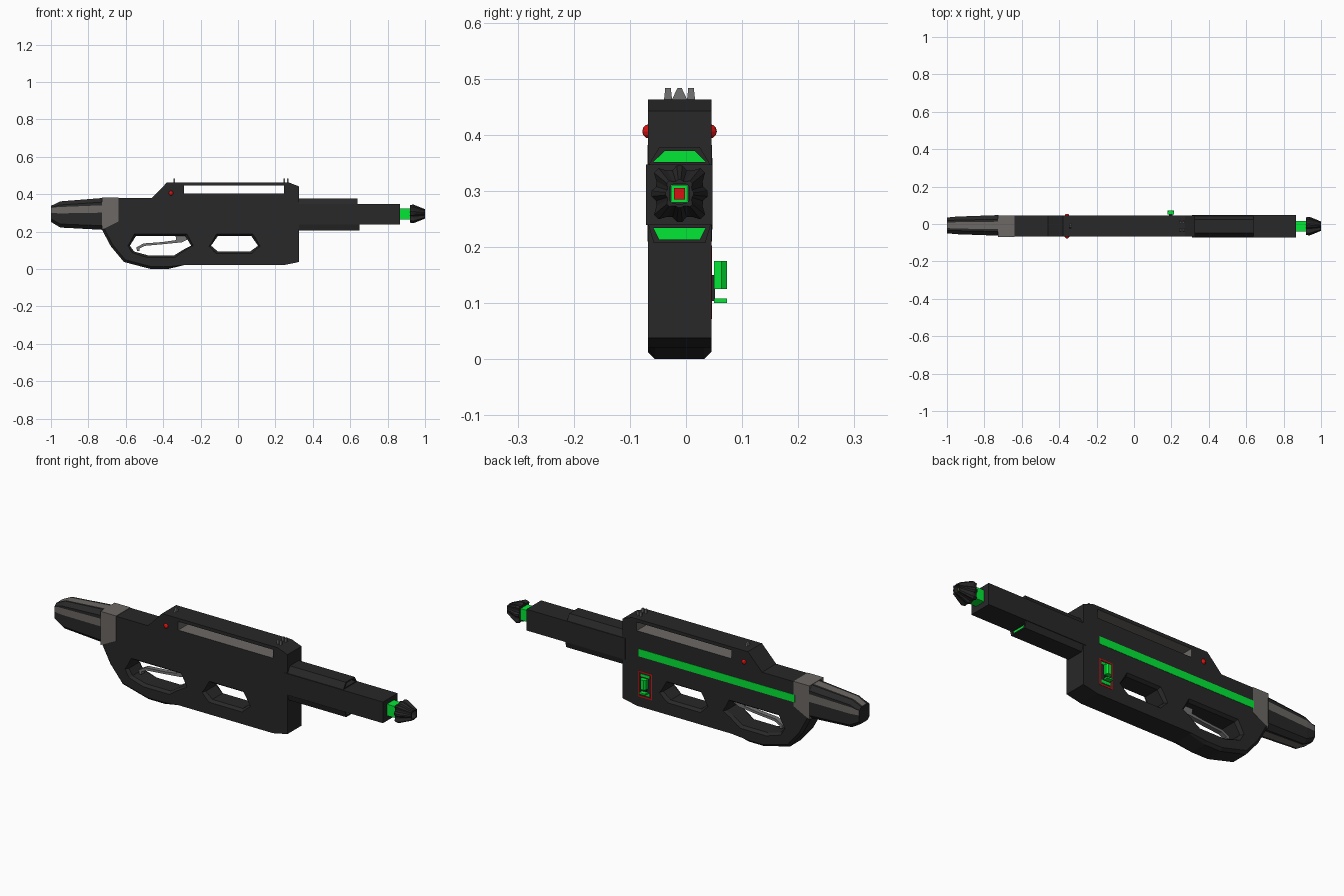
import bpy, bmesh, math
from mathutils import Vector

if "Cube" in bpy.data.objects:
    bpy.data.objects.remove(bpy.data.objects["Cube"])

C, H, AX = -0.0115, 0.0565, 0.295   # body centre y, half width, barrel axis height


def material(name, rgb):
    m = bpy.data.materials.new(name)
    m.diffuse_color = (*rgb, 1)
    m.use_nodes = True
    m.node_tree.nodes["Principled BSDF"].inputs["Base Color"].default_value = m.diffuse_color
    return m


DARK = material("charcoal", (0.021, 0.021, 0.021))
GREY = material("warm grey", (0.15, 0.138, 0.128))
STEEL = material("steel grey", (0.17, 0.17, 0.17))
GREEN = material("bright green", (0.001, 0.8, 0.035))
RED = material("red", (0.7, 0.006, 0.006))


def finish(name, bm, mats):
    bmesh.ops.recalc_face_normals(bm, faces=bm.faces)
    me = bpy.data.meshes.new(name)
    bm.to_mesh(me)
    bm.free()
    for m in mats:
        me.materials.append(m)
    ob = bpy.data.objects.new(name, me)
    bpy.context.collection.objects.link(ob)
    return ob


def loft(name, sections, mats, rule=None, end_mat=0):
    """Bridge equal-length point loops; rule(side) gives a side's material."""
    bm = bmesh.new()
    rings = [[bm.verts.new(p) for p in s] for s in sections]
    n = len(rings[0])
    for a, b in zip(rings, rings[1:]):
        for i in range(n):
            j = (i + 1) % n
            f = bm.faces.new((a[i], a[j], b[j], b[i]))
            f.material_index = rule(i) if rule else 0
    bm.faces.new(rings[0])
    bm.faces.new(rings[-1]).material_index = end_mat
    return finish(name, bm, mats)


def prism(name, pts, mat, y0=C - H, y1=C + H):
    return loft(name, [[(x, y, z) for x, z in pts] for y in (y0, y1)], [mat])


def box(name, x, y, z, mat):
    return prism(name, [(x[0], z[0]), (x[1], z[0]), (x[1], z[1]), (x[0], z[1])], mat, *y)


def hole_cutter(name, pts):
    """Cutter that flares at both side faces to leave a chamfered rim."""
    xs, zs = [p[0] for p in pts], [p[1] for p in pts]
    cx, cz = (min(xs) + max(xs)) / 2, (min(zs) + max(zs)) / 2
    hx, hz = max(xs) - cx, max(zs) - cz

    def ring(y, g):
        return [(cx + (x - cx) * (1 + g / hx), C + y, cz + (z - cz) * (1 + g / hz)) for x, z in pts]
    return loft(name, [ring(-H - .01, .018), ring(-H + .015, 0), ring(H - .015, 0), ring(H + .01, .018)], [DARK])


# --- main body with grip and raised top rail
body = prism("body", [(-.64, .38), (-.64, .256), (-.727, .21), (-.68, .122), (-.61, .038), (-.465, 0),
                      (-.375, 0), (-.29, .021), (.245, .021), (.326, .038), (.326, .442), (.272, .463),
                      (-.38, .463), (-.46, .38)], DARK)
bm = bmesh.new()
bm.from_mesh(body.data)
rim = [e for e in bm.edges if abs(e.verts[0].co.y - e.verts[1].co.y) < 1e-4
       and all(v.co.z < .215 and v.co.x < -.28 for v in e.verts)]
bmesh.ops.bevel(bm, geom=rim, offset=.013, segments=1, affect='EDGES')
bm.to_mesh(body.data)
bm.free()

cutters = [
    hole_cutter("trigger_hole", [(-.578, .125), (-.545, .178), (-.283, .178), (-.25, .125),
                                 (-.29, .105), (-.342, .073), (-.48, .073), (-.556, .094)]),
    hole_cutter("hand_hole", [(-.144, .125), (-.107, .178), (.07, .178), (.107, .125),
                              (.064, .093), (-.107, .093)]),
    box("rail_slot", (-.289, .246), (C - .1, C + .1), (.403, .446), GREY),
]
bpy.context.view_layer.objects.active = body
for c in cutters:
    c.hide_render = True
    mod = body.modifiers.new(c.name, 'BOOLEAN')
    mod.operation, mod.solver, mod.object = 'DIFFERENCE', 'EXACT', c
    bpy.ops.object.modifier_apply(modifier=mod.name)
    bpy.data.objects.remove(c)

# grey lining inside the rail slot
body.data.materials.clear()
body.data.materials.append(DARK)
body.data.materials.append(GREY)
for p in body.data.polygons:
    inside = -.291 < p.center.x < .248 and .402 < p.center.z < .45
    p.material_index = int(inside and abs(p.normal.y) < .5)

# --- grey band and tapering striped stock
prism("stock_band", [(-.727, .382), (-.638, .382), (-.638, .255), (-.727, .21)], GREY,
      C - H - .001, C + H + .001)


def stock_ring(x, hy, z0, z1, k):
    cz, hz, c = (z0 + z1) / 2, (z1 - z0) / 2, .02 * k
    s, up = .018 * k, .024 * k
    pts = [(-hy + c, hz), (-s, hz), (s, hz), (hy - c, hz),
           (hy, hz - c), (hy, up + s), (hy, up - s), (hy, -hz + c),
           (hy - c, -hz), (s, -hz), (-s, -hz), (-hy + c, -hz),
           (-hy, -hz + c), (-hy, up - s), (-hy, up + s), (-hy, hz - c)]
    return [(x, C + .004 + a, cz + b) for a, b in pts]


loft("stock", [stock_ring(-.725, .055, .21, .38, 1.1), stock_ring(-.95, .047, .222, .362, .95),
               stock_ring(-1, .042, .252, .338, .8)], [DARK, GREY], lambda i: int(i % 4 == 1))

# --- barrel, with hooded covers above and below that have green ends
box("barrel", (.31, .866), (-.071, .047), (.239, .347), DARK)


def cover(name, x1, zb, zt, wb, wt, depth):
    def ring(x, f):
        zc = (zb + zt) / 2
        return [(x, C + s * (w - .012 * (1 - f)), zc + (z - zc) * (f if f == 1 else .6))
                for s, w, z in ((-1, wb, zb), (1, wb, zb), (1, wt, zt), (-1, wt, zt))]
    loft(name, [ring(.31, 1), ring(x1, 1), ring(x1, .2), ring(x1 - depth, .2)], [DARK, GREEN], None, 1)


cover("upper_barrel_cover", .64, .345, .378, .056, .036, .025)
cover("lower_barrel_cover", .65, .241, .207, .056, .046, .012)

# --- green neck and ribbed, squarish muzzle with a recessed coloured core
box("muzzle_neck", (.86, .925), (C - .028, C + .028), (AX - .029, AX + .029), GREEN)


def muzzle_ring(x, r, groove):
    out = []
    for i in range(32):
        a = 2 * math.pi * (i - .5) / 32
        c, s = math.cos(a), math.sin(a)
        q = r * (c ** 4 + s ** 4) ** -.25 * (1 if i % 4 < 2 else groove)
        out.append((x, C + q * c, AX + q * s))
    return out


loft("muzzle", [muzzle_ring(.92, .047, .84), muzzle_ring(.938, .05, .84), muzzle_ring(1, .025, .88),
                muzzle_ring(1, .018, 1), muzzle_ring(.97, .018, 1)], [DARK])
for name, x, r, m in (("muzzle_tip_ring", .978, .0155, GREEN), ("muzzle_tip_core", .981, .01, RED)):
    box(name, (.965, x), (C - r, C + r), (AX - r, AX + r), m)

# --- trigger
prism("trigger", [(-.54, .096), (-.543, .116), (-.505, .137), (-.4, .145), (-.33, .155), (-.335, .182),
                  (-.265, .182), (-.265, .16), (-.3, .143), (-.4, .133), (-.5, .124), (-.527, .11),
                  (-.528, .096)], STEEL, C - .012, C + .012)


# --- sights: one pointed blade, two pairs of posts
def sight(name, x, y, half_base, half_top):
    loft(name, [[(a, y + s * w, z) for s, w, z in ((-1, half_base, .455), (1, half_base, .455),
                                                   (1, half_top, .483), (-1, half_top, .483))]
                for a in (x - .004, x + .004)], [STEEL])


sight("blade_sight", -.34, C, .017, .004)
for k, x in enumerate((.247, .265)):
    for s in (-1, 1):
        sight(f"post_sight_{k}_{'left' if s < 0 else 'right'}", x, C + s * .0205, .008, .005)

# --- red side knobs
for s in (-1, 1):
    bm = bmesh.new()
    bmesh.ops.create_uvsphere(bm, u_segments=10, v_segments=6, radius=.013)
    bmesh.ops.translate(bm, verts=bm.verts, vec=Vector((-.358, C + s * (H - .003), .406)))
    finish("knob_front" if s < 0 else "knob_back", bm, [RED])

# --- back side: long green stripe, red framed panel with green cell
back = C + H
box("back_stripe", (-.645, .235), (back - .01, back + .0015), (.276, .314), GREEN)
for name, x, z in (("frame_bottom", (.16, .235), (.072, .078)), ("frame_top", (.16, .235), (.197, .203)),
                   ("frame_left", (.16, .166), (.078, .197)), ("frame_right", (.229, .235), (.078, .197))):
    box(name, x, (back - .005, back + .0015), z, RED)
for name, z in (("panel_bar_low", (.086, .1)), ("panel_bar_high", (.178, .19))):
    box(name, (.172, .223), (back - .005, back + .0015), z, GREEN)


def cell_ring(y, x0, x1, z0, z1):
    return [(x0, y, z0), (x1, y, z0), (x1, y, z1), (x0, y, z1)]


loft("power_cell", [cell_ring(.05, .18, .213, .125, .175), cell_ring(.063, .18, .213, .125, .175),
                    cell_ring(.073, .188, .205, .125, .175)], [GREEN])
box("power_cell_foot", (.18, .213), (.05, .073), (.1, .108), GREEN)
box("power_cell_mount", (.188, .205), (back - .005, .052), (.104, .15), DARK)
